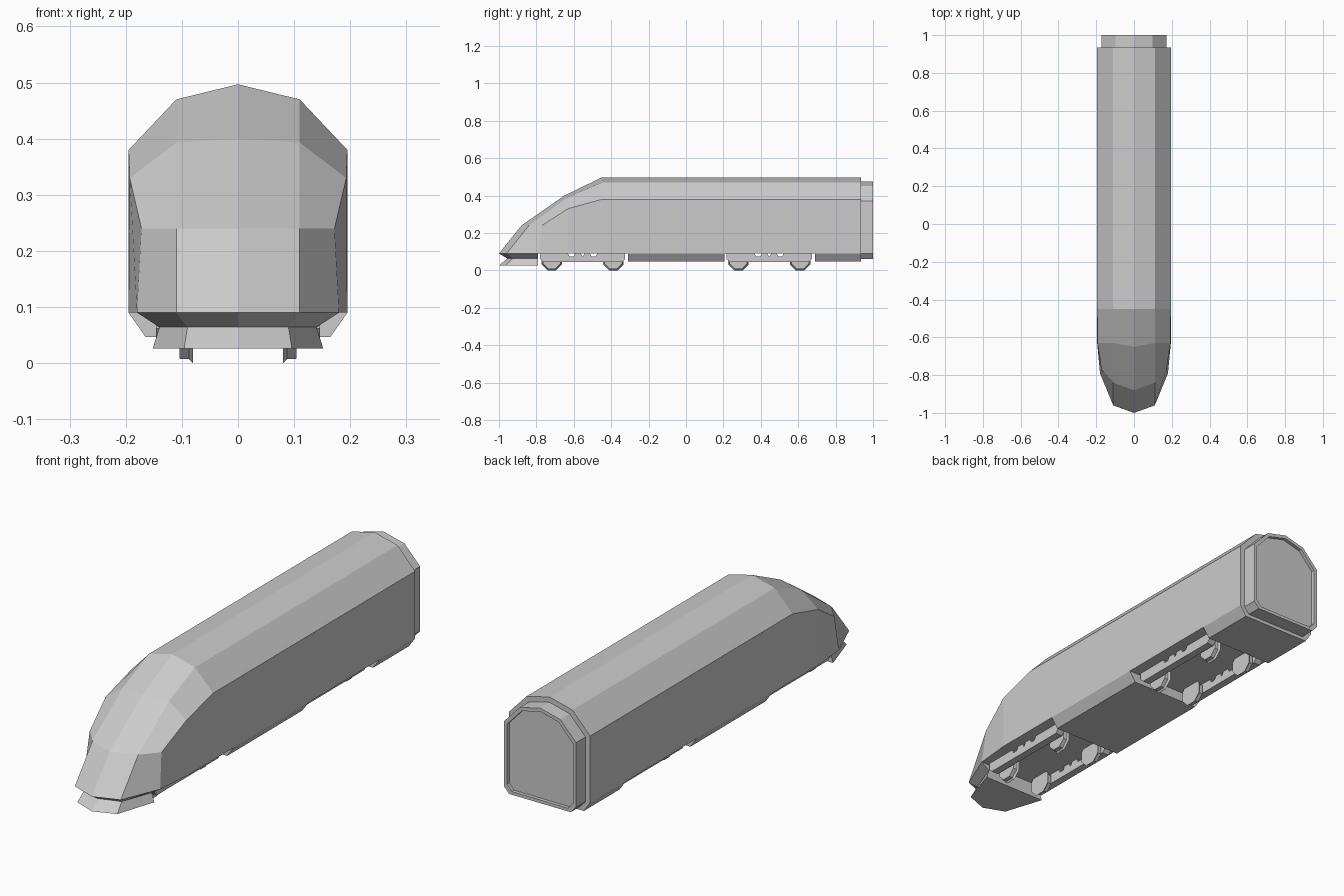
import bpy, bmesh, math

if "Cube" in bpy.data.objects:
    bpy.data.objects.remove(bpy.data.objects["Cube"])


def finish(name, bm):
    bmesh.ops.remove_doubles(bm, verts=bm.verts, dist=1e-4)
    bmesh.ops.recalc_face_normals(bm, faces=bm.faces)
    mesh = bpy.data.meshes.new(name)
    bm.to_mesh(mesh)
    bm.free()
    obj = bpy.data.objects.new(name, mesh)
    bpy.context.collection.objects.link(obj)
    return obj


def loft(name, halves):
    """Skin half-sections (outer edge to centre line), mirrored over x = 0."""
    bm = bmesh.new()
    rings = []
    for half in halves:
        full = half + [(-x, y, z) for x, y, z in reversed(half) if x > 1e-5]
        rings.append([bm.verts.new(p) for p in full])
    n = len(rings[0])
    for a, b in zip(rings, rings[1:]):
        for i in range(n):
            j = (i + 1) % n
            bm.faces.new((a[i], a[j], b[j], b[i]))
    bm.faces.new(rings[0])
    bm.faces.new(rings[-1])
    return finish(name, bm)


def at(y, section):
    return [(x, y, z) for x, z in section]


# Main shell: constant eight-sided hull running into the sloped nose
hull = [(.195, .09), (.195, .38), (.11, .47), (0, .497)]
loft("body_shell", [
    at(.935, hull),
    at(-.45, hull),
    [(.195, -.63, .09), (.193, -.63, .33), (.11, -.63, .393), (0, -.65, .40)],
    [(.18, -.79, .09), (.172, -.77, .24), (.11, -.84, .24), (0, -.88, .24)],
    [(.18, -.79, .09), (.18, -.79, .09), (.11, -.96, .09), (0, -1, .09)],
])

# Front skirt: tucks in under the nose, then flares out to the plough edge
loft("front_skirt", [
    [(.18, -.79, .09), (.11, -.96, .09), (0, -1, .09)],
    [(.14, -.79, .064), (.09, -.925, .064), (0, -.955, .064)],
    [(.152, -.79, .026), (.096, -.963, .026), (0, -1, .026)],
])

# Underfloor equipment covers with slanted sides
belly = [(.165, .047), (.195, .09)]
for label, y0, y1 in (("middle", -.31, .205), ("rear", .69, .935)):
    loft(label + "_underfloor_cover", [at(y0, belly), at(y1, belly)])

# Rear gangway with a raised rim round a recessed end panel
gang = [(.148, .062), (.173, .09), (.173, .37), (.097, .45), (0, .474)]
inner = [(x * .91, .26 + (z - .26) * .93) for x, z in gang]
loft("rear_gangway", [at(.92, gang), at(1, gang), at(1, inner), at(.985, inner)])


# Bogie side beam: notched profile in y-z, extruded across x
def side_beam(name, yc, side):
    profile = [(-.228, .09), (-.228, .062), (-.212, .045),
               (.212, .045), (.228, .062), (.228, .09)]
    for a, b in ((.078, .04), (.01, -.01), (-.04, -.078)):
        profile += [(a, .09), (a - .008, .074), (b + .008, .074), (b, .09)]
    bm = bmesh.new()
    face = bm.faces.new([bm.verts.new((side * .112, yc + y, z)) for y, z in profile])
    ext = bmesh.ops.extrude_face_region(bm, geom=[face], use_keep_orig=True)
    verts = [v for v in ext["geom"] if isinstance(v, bmesh.types.BMVert)]
    bmesh.ops.translate(bm, verts=verts, vec=(side * .034, 0, 0))
    finish(name, bm)


# Eight-sided wheel, tapering outwards from its flange
def wheel(name, y, side):
    bm = bmesh.new()
    rings = []
    for x, r in ((.08, .0595), (.087, .052), (.104, .051)):
        rings.append([bm.verts.new((side * x,
                                    y + r * math.cos((k + .5) * math.pi / 4),
                                    .055 + r * math.sin((k + .5) * math.pi / 4)))
                      for k in range(8)])
    for a, b in zip(rings, rings[1:]):
        for k in range(8):
            j = (k + 1) % 8
            bm.faces.new((a[k], a[j], b[j], b[k]))
    bm.faces.new(rings[0])
    bm.faces.new(rings[-1])
    finish(name, bm)


for label, yc in (("front", -.553), ("rear", .445)):
    for hand, side in (("right", 1), ("left", -1)):
        side_beam(f"{label}_bogie_beam_{hand}", yc, side)
        for pos, dy in (("leading", -.165), ("trailing", .165)):
            wheel(f"{label}_{pos}_wheel_{hand}", yc + dy, side)
